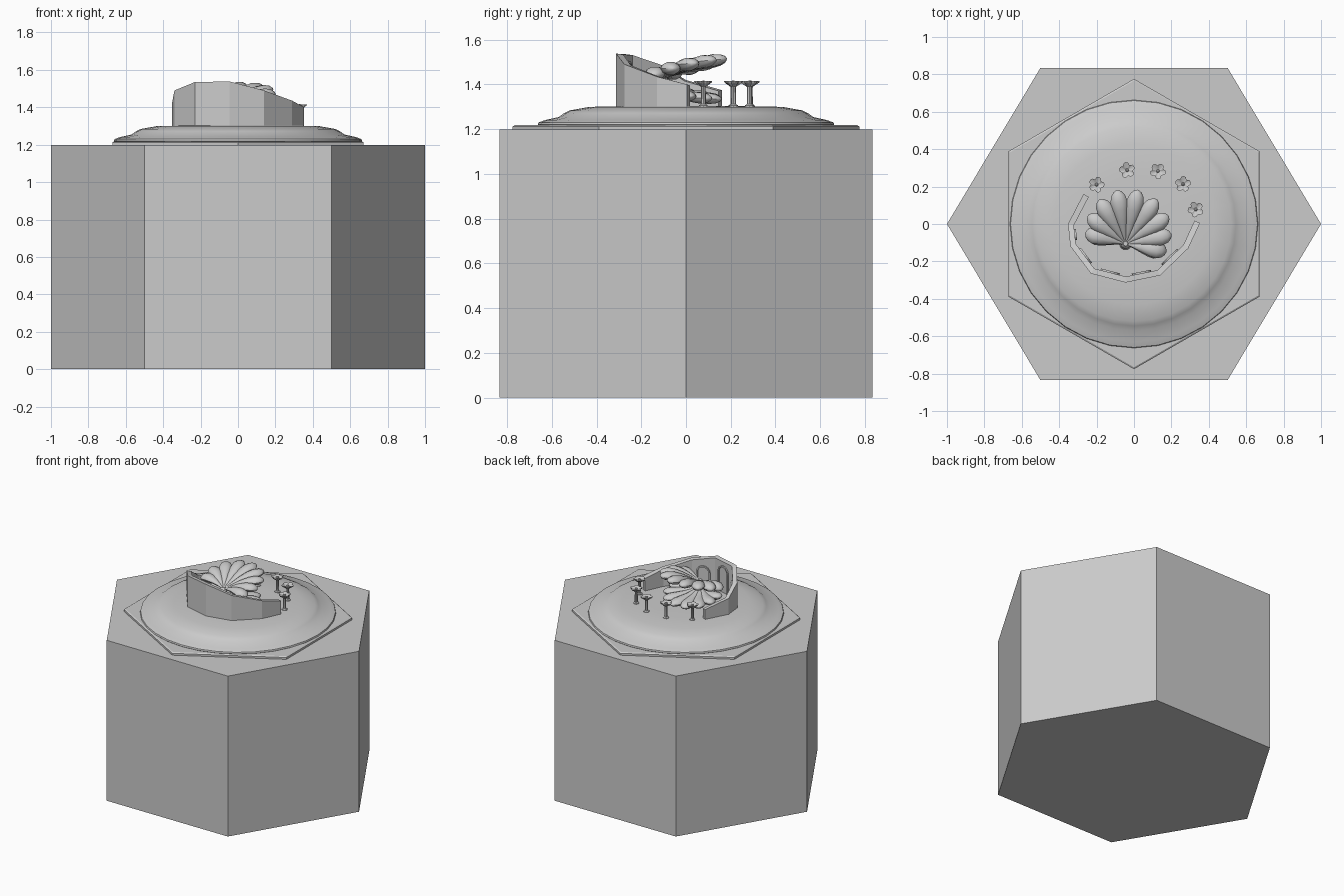
import bpy, math
from mathutils import Vector

if "Cube" in bpy.data.objects:
    bpy.data.objects.remove(bpy.data.objects["Cube"])

def make(name, verts, faces, smooth=None):
    me = bpy.data.meshes.new(name)
    me.from_pydata(verts, [], faces)
    ob = bpy.data.objects.new(name, me)
    bpy.context.collection.objects.link(ob)
    bpy.ops.object.select_all(action='DESELECT')
    ob.select_set(True)
    bpy.context.view_layer.objects.active = ob
    bpy.ops.object.mode_set(mode='EDIT')
    bpy.ops.mesh.select_all(action='SELECT')
    bpy.ops.mesh.normals_make_consistent(inside=False)
    bpy.ops.object.mode_set(mode='OBJECT')
    if smooth:
        bpy.ops.object.shade_smooth_by_angle(angle=math.radians(smooth))
    return ob

def loft(name, rings, smooth=None, closed=False):
    """Skin equal-length rings; cap the ends unless the loft is closed."""
    n, m = len(rings[0]), len(rings)
    verts = [tuple(p) for r in rings for p in r]
    faces = [(i * n + j, i * n + (j + 1) % n,
              (i + 1) % m * n + (j + 1) % n, (i + 1) % m * n + j)
             for i in range(m if closed else m - 1) for j in range(n)]
    if not closed:
        faces += [tuple(range(n)), tuple(range((m - 1) * n, m * n))]
    return make(name, verts, faces, smooth)

def lathe(name, profile, sides, x=0, y=0, sy=1, phase=0, smooth=None, wave=None):
    rings = []
    for k, (r, z) in enumerate(profile):
        ring = []
        for j in range(sides):
            a = phase + 2 * math.pi * j / sides
            f = wave(j) if wave and k >= 1 else 1
            ring.append((x + r * f * math.cos(a), y + r * f * math.sin(a) * sy, z))
        rings.append(ring)
    return loft(name, rings, smooth)

# hexagonal tile and raised plate
lathe('hex_base', [(1, 0), (1, 1.198)], 6, sy=0.835 / 0.866)
lathe('hex_plate', [(0.776, 1.195), (0.776, 1.212), (0.766, 1.218)], 6, phase=math.pi / 6)

# low round mound with a rolled rim
lathe('mound', [(0.655, 1.21), (0.663, 1.22), (0.66, 1.23), (0.63, 1.241), (0.57, 1.254),
                (0.545, 1.272), (0.52, 1.284), (0.43, 1.3), (0.25, 1.303), (0.02, 1.304)],
      32, smooth=30)

# curved wall, sloping down to both open ends: x, y, top z
wall = [(-.27, .16, 1.375), (-.353, 0, 1.42), (-.34, -.12, 1.49), (-.23, -.265, 1.535),
        (-.045, -.313, 1.538), (.14, -.275, 1.49), (.29, -.13, 1.435), (.353, .005, 1.4)]
T = 0.032
rings, inner = [], []
for i, (x, y, z) in enumerate(wall):
    a, b = Vector(wall[max(i - 1, 0)][:2]), Vector(wall[min(i + 1, 7)][:2])
    d = (b - a).normalized()
    ix, iy = x - d.y * T, y + d.x * T
    inner.append(Vector((ix, iy, z)))
    rings.append([(x, y, 1.295), (ix, iy, 1.295), (ix, iy, z - .004), (x, y, z)])
loft('curved_wall', rings)

# arched frames on the inner wall panels
for i in range(1, 6):
    a, b = inner[i], inner[i + 1]
    mid = (a + b) / 2
    d = Vector((b.x - a.x, b.y - a.y, 0))
    w = d.length * 0.30
    d.normalize()
    nrm = Vector((-d.y, d.x, 0))
    spring = min(a.z, b.z) - w - 0.03
    outline = [(1, 1.3)] + [(1, None)]
    path = [(w, 1.3 - spring)] + [(w * math.cos(t * math.pi / 8), w * math.sin(t * math.pi / 8))
                                  for t in range(9)] + [(-w, 1.3 - spring)]
    rings = []
    for u, v in path:
        k = 0.8
        vi = v * k if v > 0 else v
        ring = []
        for (pu, pv, off) in ((u, v, -.004), (u, v, .009), (u * k, vi, .009), (u * k, vi, -.004)):
            p = Vector((mid.x, mid.y, spring)) + d * pu + nrm * off
            p.z += pv
            ring.append(p)
        rings.append(ring)
    loft('arch_frame_%d' % i, rings)

# scallop shell: swollen teardrop ribs fanned round the hinge
HINGE = Vector((-0.045, -0.105))
AXIS = math.radians(77)

def rib(name, ang, length, z0, z1, bulge, width, thick):
    d = Vector((math.cos(AXIS - ang), math.sin(AXIS - ang), 0))
    s = Vector((-d.y, d.x, 0))
    rings = []
    for t, f in ((0, .12), (.15, .25), (.4, .6), (.62, .9), (.78, 1), (.9, .8), (.97, .45), (1, .1)):
        c = Vector((HINGE.x, HINGE.y, z0 + (z1 - z0) * t + bulge * math.sin(math.pi * t))) + d * length * t
        rings.append([c + s * width * f * math.cos(q * math.pi / 5)
                      + Vector((0, 0, thick * f * math.sin(q * math.pi / 5))) for q in range(10)])
    loft(name, rings, 40)

for i in range(9):
    k = i - 4
    ang = math.radians(k * 22)
    drop = 1 - math.cos(ang)
    L = 0.295 - 0.075 * drop
    rib('upper_shell_rib_%d' % i, ang, L, 1.425, 1.515 - 0.075 * drop, .018, .046, .03)
    rib('lower_shell_rib_%d' % i, ang * 1.02, L * .92, 1.39, 1.335 + 0.045 * drop, -.015, .045, .026)
# hinge block and its foot
lathe('shell_hinge', [(.035, 1.3), (.022, 1.34), (.022, 1.40), (.027, 1.42), (.012, 1.44)], 10,
      HINGE.x, HINGE.y, smooth=40)

# flower-topped posts in an arc across the opening
for i, (x, y) in enumerate(((-.2, .21), (-.037, .288), (.128, .283), (.262, .213), (.33, .078))):
    lathe('post_%d' % i, [(.02, 1.298), (.019, 1.307), (.011, 1.312), (.01, 1.385), (.014, 1.398)],
          8, x, y, smooth=35)
    lathe('flower_%d' % i, [(.012, 1.39), (.038, 1.409), (.041, 1.416), (.026, 1.411), (.01, 1.406)],
          20, x, y, phase=i * .5, wave=lambda j: (1.05, .98, .72, .98)[j % 4])
    lathe('flower_centre_%d' % i, [(.01, 1.40), (.009, 1.413), (.004, 1.417)], 8, x, y)
